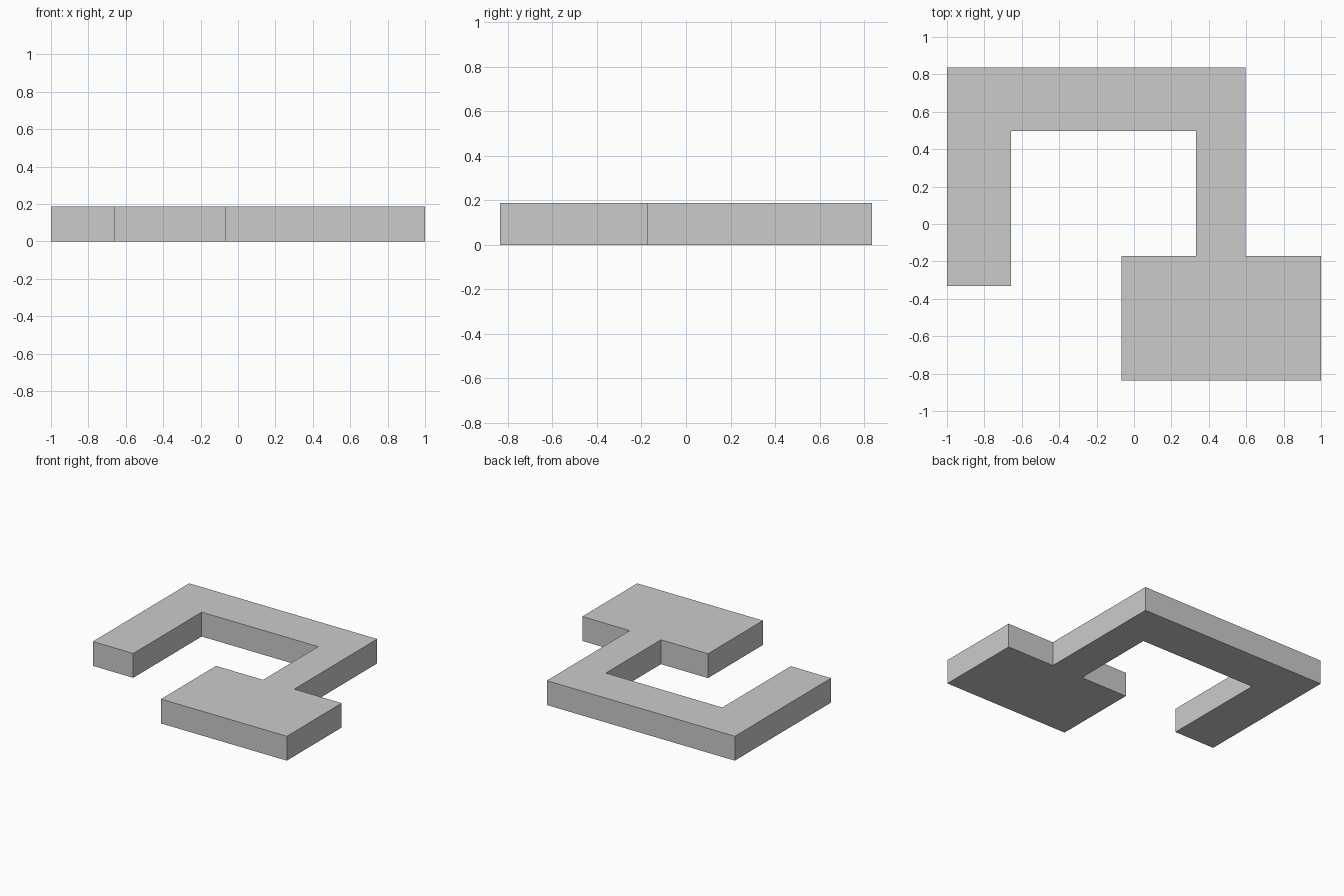
import bpy
import bmesh

if "Cube" in bpy.data.objects:
    bpy.data.objects.remove(bpy.data.objects["Cube"])

HEIGHT = 0.187

# Outline of the hooked plate, seen from above (counter-clockwise)
OUTLINE = [
    (-1.0, 0.836), (-1.0, -0.332), (-0.657, -0.332), (-0.657, 0.498),  # short arm
    (0.332, 0.498), (0.332, -0.17),                                    # inside of the neck
    (-0.068, -0.17), (-0.068, -0.836), (1.0, -0.836), (1.0, -0.17),    # wide block
    (0.597, -0.17), (0.597, 0.836),                                    # outside of the neck
]


def extruded_plate(name, outline, height):
    bm = bmesh.new()
    base = bm.faces.new([bm.verts.new((x, y, 0)) for x, y in outline])
    result = bmesh.ops.extrude_face_region(bm, geom=[base], use_keep_orig=True)
    top = [g for g in result["geom"] if isinstance(g, bmesh.types.BMVert)]
    bmesh.ops.translate(bm, verts=top, vec=(0, 0, height))
    bmesh.ops.recalc_face_normals(bm, faces=bm.faces)
    mesh = bpy.data.meshes.new(name)
    bm.to_mesh(mesh)
    bm.free()
    obj = bpy.data.objects.new(name, mesh)
    bpy.context.collection.objects.link(obj)
    return obj


# Single flat plate: hook, neck and block
extruded_plate("hooked_plate", OUTLINE, HEIGHT)
